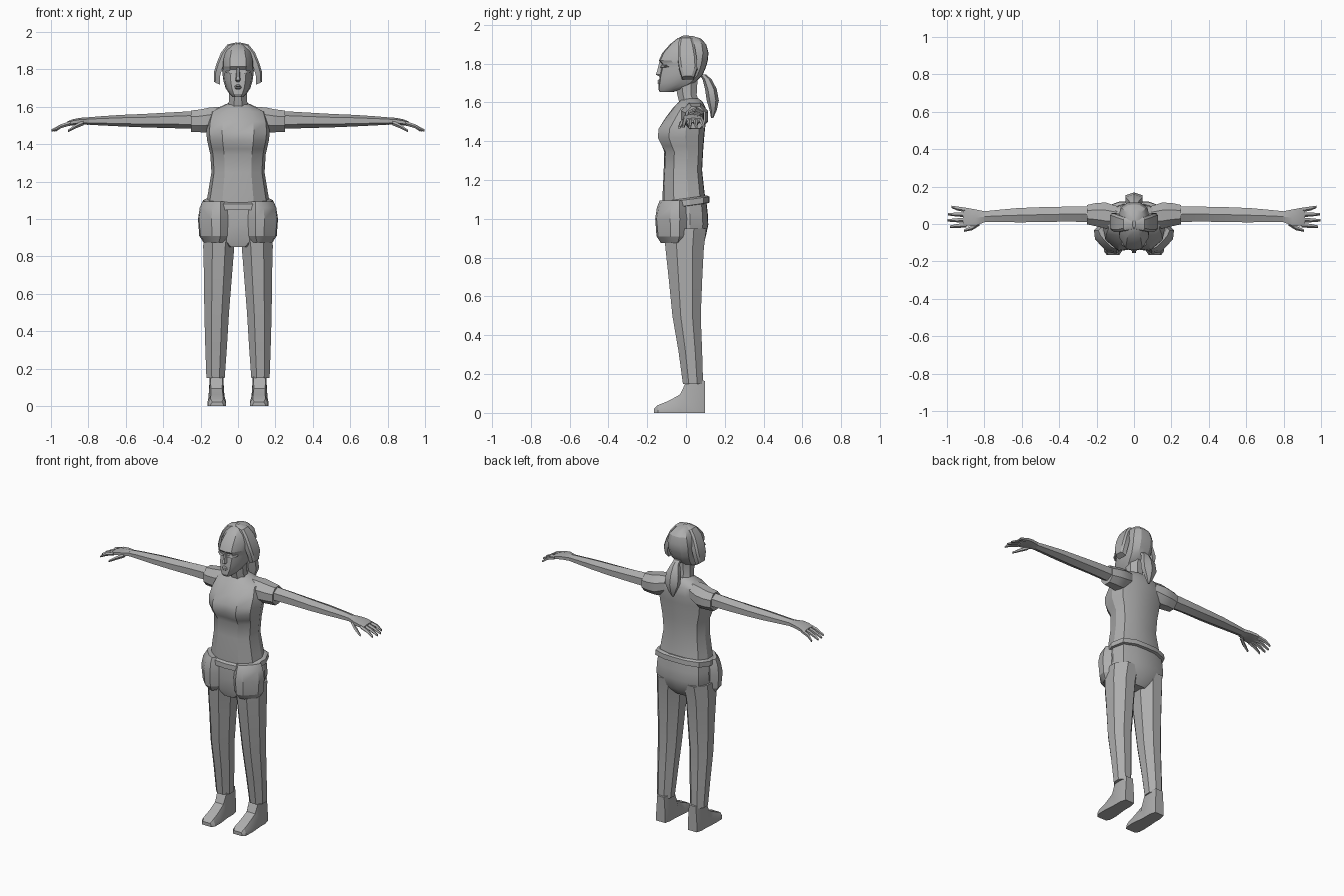
import bpy, bmesh, math
from mathutils import Vector

grey = bpy.data.materials.new("plain_grey")
grey.diffuse_color = (0.42, 0.42, 0.42, 1)


def loft(name, rings, mirror=False, angle=28):
    """Skin a list of equal-length point rings, cap both ends."""
    bm = bmesh.new()
    vs = [[bm.verts.new(p) for p in r] for r in rings]
    n = len(rings[0])
    for a, b in zip(vs, vs[1:]):
        for i in range(n):
            j = (i + 1) % n
            bm.faces.new((a[i], a[j], b[j], b[i]))
    bm.faces.new(vs[0])
    bm.faces.new(vs[-1])
    bmesh.ops.recalc_face_normals(bm, faces=bm.faces)
    me = bpy.data.meshes.new(name)
    bm.to_mesh(me)
    bm.free()
    me.materials.append(grey)
    ob = bpy.data.objects.new(name, me)
    bpy.context.collection.objects.link(ob)
    if mirror:
        ob.modifiers.new("mirror", 'MIRROR').use_mirror_merge = False
    bpy.ops.object.select_all(action='DESELECT')
    ob.select_set(True)
    bpy.context.view_layer.objects.active = ob
    bpy.ops.object.shade_smooth_by_angle(angle=math.radians(angle))
    return ob


def body(z, w, yf, yb, dip=0.0, tilt=0.0):
    """Twelve-sided symmetric horizontal ring; dip pushes the centre front back."""
    m, d = (yf + yb) / 2, yb - yf
    half = [(0.5, yf + 0.03 * d), (0.9, yf + 0.26 * d), (1.0, m + 0.1 * d),
            (0.85, yb - 0.12 * d), (0.42, yb - 0.01 * d)]
    pts = [(0, yf + dip)] + [(k * w, y) for k, y in half] + [(0, yb)]
    pts += [(-k * w, y) for k, y in reversed(half)]
    return [(x, y, z + tilt * y) for x, y in pts]


def across(x, y, z, ry, rz, n=6):
    """Ring around a part that runs along x."""
    return [(x, y + ry * math.cos(math.tau * (i + .5) / n),
             z + rz * math.sin(math.tau * (i + .5) / n)) for i in range(n)]


def upright(x, y, z, rx, ry, n=8):
    """Ring around a part that runs along z."""
    k = 1 / math.cos(math.pi / n)
    return [(x + k * rx * math.cos(math.tau * (i + .5) / n),
             y + k * ry * math.sin(math.tau * (i + .5) / n), z) for i in range(n)]


# shirt with bust
loft("shirt", [body(*r) for r in [
    (1.07, .172, -.12, .105), (1.14, .16, -.12, .095), (1.25, .142, -.115, .083),
    (1.345, .148, -.112, .088), (1.375, .155, -.13, .09, .01),
    (1.42, .165, -.153, .094, .02), (1.465, .17, -.148, .098, .02),
    (1.52, .165, -.11, .105, .004), (1.575, .15, -.065, .1), (1.605, .085, -.035, .085),
    (1.62, .052, -.02, .065)]])

# short sleeves
loft("sleeve", [across(*r, 8) for r in [
    (.09, .04, 1.545, .06, .06), (.15, .045, 1.53, .075, .072),
    (.20, .05, 1.525, .068, .066), (.25, .05, 1.523, .056, .062)]], True)

# bare arms
loft("arm", [across(*r) for r in [
    (.24, .052, 1.53, .048, .047), (.36, .053, 1.528, .046, .042),
    (.50, .05, 1.526, .046, .036), (.62, .047, 1.526, .044, .031),
    (.74, .043, 1.525, .036, .024), (.81, .039, 1.524, .032, .019)]], True)
loft("palm", [across(*r) for r in [
    (.80, .039, 1.524, .034, .02), (.845, .034, 1.523, .05, .018),
    (.885, .036, 1.517, .056, .016), (.915, .038, 1.508, .055, .012)]], True)

# fingers: start y, end x, end y
for i, (y0, x1, y1) in enumerate([(.076, .975, .092), (.05, .995, .053),
                                  (.022, .997, .02), (-.005, .985, -.014)]):
    loft("finger_%d" % (i + 1), [across(*r, 5) for r in [
        (.895, y0, 1.512, .013, .012), (.945, (y0 + y1) / 2, 1.497, .012, .011),
        (x1, y1, 1.473, .007, .007)]], True)
loft("thumb", [across(*r, 5) for r in [
    (.825, .008, 1.515, .016, .014), (.865, -.02, 1.497, .013, .012),
    (.91, -.035, 1.47, .007, .007)]], True)

# trousers
loft("pelvis", [body(*r) for r in [
    (.85, .07, -.10, .06), (.90, .165, -.115, .10), (.97, .18, -.12, .115),
    (1.03, .178, -.12, .112), (1.09, .17, -.118, .105)]])
loft("trouser_leg", [upright(*r) for r in [
    (.094, -.005, .95, .09, .11), (.103, -.007, .85, .083, .099),
    (.107, -.003, .70, .075, .087), (.114, .003, .50, .066, .073),
    (.117, .022, .32, .058, .061), (.12, .036, .15, .049, .052)]], True)

# feet: y, centre x, half width, top height, top half width
loft("foot", [[(x - w, y, 0), (x + w, y, 0), (x + w, y, h * .35), (x + t, y, h),
               (x - t, y, h), (x - w, y, h * .35)] for y, x, w, h, t in [
    (.098, .115, .032, .165, .025), (.06, .115, .042, .17, .035),
    (0, .115, .042, .16, .033), (-.03, .115, .045, .095, .03),
    (-.09, .113, .05, .062, .032), (-.145, .113, .048, .04, .034),
    (-.165, .112, .034, .022, .026)]], True)

# belt, lower at the front
loft("belt", [body(z, w, yf, yb, 0, .14) for z, w, yf, yb in [
    (1.065, .175, -.122, .112), (1.067, .188, -.136, .122),
    (1.098, .186, -.134, .120), (1.106, .172, -.12, .108)]])

# hip pouches, set diagonally on the front corners
along, out = Vector((.69, .72, 0)), Vector((.72, -.69, 0))
loft("pouch", [[Vector((.135, -.078, z)) + along * a * w + out * o
                for a, o in [(-1, -.03), (-1, d * .45), (-.55, d), (.55, d), (1, d * .45), (1, -.03)]]
               for z, w, d in [(.875, .06, .025), (.91, .082, .048), (1.0, .088, .056),
                               (1.06, .08, .045), (1.095, .07, .022)]], True)

# neck and head
loft("neck", [upright(*r) for r in [
    (0, .02, 1.59, .056, .052), (0, .005, 1.64, .047, .05), (0, 0, 1.73, .048, .06)]])
loft("head", [body(*r) for r in [
    (1.653, .028, -.135, -.07), (1.668, .045, -.143, -.02), (1.70, .066, -.14, .045),
    (1.74, .078, -.136, .085), (1.775, .083, -.128, .10), (1.80, .085, -.126, .108),
    (1.815, .086, -.14, .112), (1.855, .085, -.122, .116), (1.90, .072, -.082, .104),
    (1.93, .045, -.045, .075), (1.942, .018, -.015, .035)]])

# face details
loft("nose", [[(-w, -.12, z), (-w * .5, y, z), (w * .5, y, z), (w, -.12, z)] for z, w, y in [
    (1.733, .012, -.135), (1.743, .018, -.156), (1.765, .012, -.148), (1.81, .009, -.137)]])
loft("lips", [[(-w, -.125, z), (-w * .4, y, z), (w * .4, y, z), (w, -.125, z)] for z, w, y in [
    (1.692, .016, -.138), (1.700, .026, -.147), (1.706, .028, -.142),
    (1.711, .024, -.148), (1.719, .012, -.139)]])
loft("eyelid", [[(x, y, z + h), (x, y + .02, z + h), (x, y + .02, z - h), (x, y - .004, z - h)]
                for x, y, z, h in [(.018, -.128, 1.784, .004), (.04, -.126, 1.786, .008),
                                   (.066, -.108, 1.787, .003)]], True)

# hair sweeping over the ears: x, z, front y, back y, thickness
loft("side_hair", [[(x, yf, z), (x + t * .7, yf + .012, z + t * .5),
                    (x + t * .7, yb - .012, z + t * .5), (x, yb, z), (x - .025, yb, z - .012),
                    (x - .025, yf, z - .012)] for x, z, yf, yb, t in [
    (0, 1.94, -.025, .025, .01), (.05, 1.928, -.035, .035, .01), (.082, 1.885, -.042, .046, .012),
    (.105, 1.83, -.042, .055, .012), (.12, 1.78, -.035, .058, .012),
    (.122, 1.73, -.02, .04, .01)]], True)

# ponytail
loft("ponytail", [upright(*r, 6) for r in [
    (0, .085, 1.745, .02, .015), (0, .108, 1.72, .024, .02), (0, .128, 1.67, .044, .026),
    (0, .138, 1.61, .046, .027), (0, .14, 1.56, .026, .016), (0, .135, 1.52, .005, .005)]])
